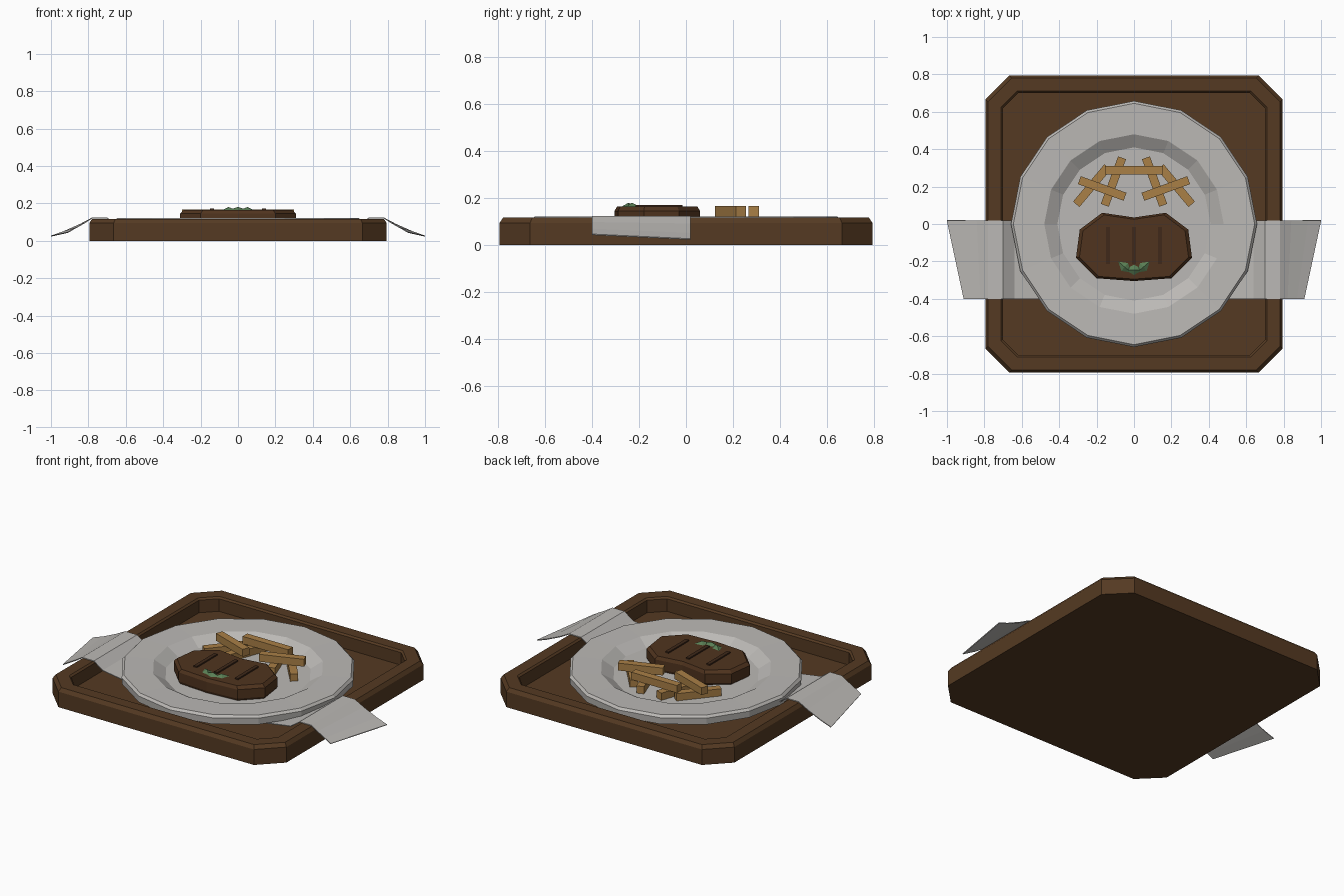
import bpy, bmesh
from math import sin, cos, pi, radians
from mathutils import Matrix

cube = bpy.data.objects.get("Cube")
if cube:
    bpy.data.objects.remove(cube, do_unlink=True)


def material(name, rgb):
    m = bpy.data.materials.new(name)
    m.use_nodes = True
    m.diffuse_color = (*rgb, 1)
    m.node_tree.nodes["Principled BSDF"].inputs["Base Color"].default_value = (*rgb, 1)
    return m


wood = material("dark wood", (0.09, 0.042, 0.016))
china = material("pale grey", (0.5, 0.485, 0.465))
meat = material("grilled brown", (0.08, 0.034, 0.013))
char = material("char brown", (0.05, 0.022, 0.01))
potato = material("golden potato", (0.4, 0.215, 0.062))
leaf = material("herb green", (0.1, 0.21, 0.09))


def finish(name, bm, mat):
    bmesh.ops.recalc_face_normals(bm, faces=bm.faces)
    mesh = bpy.data.meshes.new(name)
    bm.to_mesh(mesh)
    bm.free()
    mesh.materials.append(mat)
    ob = bpy.data.objects.new(name, mesh)
    bpy.context.collection.objects.link(ob)
    return ob


def loft(name, rings, mat):
    """Join stacked outlines of (x, y, z) points and cap both ends."""
    bm = bmesh.new()
    loops = [[bm.verts.new(p) for p in ring] for ring in rings]
    n = len(loops[0])
    for a, b in zip(loops, loops[1:]):
        for i in range(n):
            j = (i + 1) % n
            bm.faces.new((a[i], a[j], b[j], b[i]))
    bm.faces.new(loops[0][::-1])
    bm.faces.new(loops[-1])
    return finish(name, bm, mat)


def box(name, center, size, angle, mat):
    bm = bmesh.new()
    place = (Matrix.Translation(center) @ Matrix.Rotation(radians(angle), 4, 'Z')
             @ Matrix.Diagonal((*size, 1)))
    bmesh.ops.create_cube(bm, size=1, matrix=place)
    return finish(name, bm, mat)


# Tray: clipped square with a bevelled rim and sunken floor
def clipped_square(h, c, z):
    pts = []
    for k in range(4):
        for x, y in ((h, h - c), (h - c, h)):
            for _ in range(k):
                x, y = -y, x
            pts.append((x, y, z))
    return pts


loft("tray", [clipped_square(h, c, z) for h, c, z in (
    (0.795, 0.13, 0), (0.795, 0.13, 0.095), (0.78, 0.125, 0.117),
    (0.71, 0.085, 0.117), (0.70, 0.08, 0.107), (0.70, 0.08, 0.03))], wood)


# Plate: sixteen-sided dish with a wide flat rim
def circle(r, z):
    return [(r * cos(i * pi / 8), r * sin(i * pi / 8), z) for i in range(16)]


loft("plate", [circle(r, z) for r, z in (
    (0.42, 0.03), (0.46, 0.035), (0.655, 0.068), (0.658, 0.108),
    (0.645, 0.122), (0.48, 0.119), (0.41, 0.076))], china)

# Steak: kidney outline, mirrored, with a bevelled top edge
half = [(0.17, 0.06), (0.29, -0.03), (0.31, -0.18), (0.20, -0.29)]
outline = ([(0, 0.035)] + half + [(0, -0.305)]
           + [(-x, y) for x, y in reversed(half)])


def steak_ring(s, z):
    return [(x * s, (y + 0.13) * s - 0.13, z) for x, y in outline]


loft("steak", [steak_ring(s, z) for s, z in (
    (0.97, 0.075), (1, 0.09), (1, 0.145), (0.94, 0.164))], meat)
for i, x in enumerate((-0.14, 0, 0.14)):
    box(f"grill_mark_{i + 1}", (x, -0.115, 0.166), (0.022, 0.2, 0.012), 0, char)


# Herb sprig: three folded diamond leaves
def herb_leaf(name, cx, cy, length, width, angle):
    bm = bmesh.new()
    t = radians(angle)
    pts = [(-0.5, 0), (0, -0.5), (0.5, 0), (0, 0.5)]
    ring = []
    for u, v in pts:
        u, v = u * length, v * width
        ring.append(bm.verts.new((cx + u * cos(t) - v * sin(t),
                                  cy + u * sin(t) + v * cos(t), 0.165)))
    peak = bm.verts.new((cx, cy, 0.181))
    for i in range(4):
        bm.faces.new((ring[i], ring[(i + 1) % 4], peak))
    bm.faces.new(ring[::-1])
    finish(name, bm, leaf)


herb_leaf("herb_leaf_middle", 0, -0.245, 0.10, 0.055, 0)
for side, s in (("left", 1), ("right", -1)):
    herb_leaf("herb_leaf_" + side, s * 0.05, -0.23, 0.09, 0.055, s * 40)

# Potato sticks: crossed pairs below, three resting on top
stick = 0.045
box("potato_stick_top", (0, 0.288, 0.144), (0.31, stick, stick), 0, potato)
for side, s in (("left", 1), ("right", -1)):
    for label, x, y, z, length, angle in (
            ("upper", 0.17, 0.19, 0.144, 0.26, 20),
            ("outer", 0.225, 0.205, 0.098, 0.26, -50),
            ("inner", 0.11, 0.227, 0.098, 0.27, -70)):
        box(f"potato_stick_{label}_{side}", (s * x, y, z),
            (length, stick, stick), s * angle, potato)

# Napkins: thin cloth strips draped from under the plate over the tray rim
# Each row gives back x, front x and their heights
drape = ((0.44, 0.44, 0.05, 0.05), (0.64, 0.64, 0.08, 0.08),
         (0.70, 0.70, 0.122, 0.122), (0.78, 0.78, 0.122, 0.122),
         (0.84, 0.82, 0.09, 0.096), (0.93, 0.87, 0.05, 0.068),
         (1.0, 0.91, 0.025, 0.045))
for side, s in (("left", 1), ("right", -1)):
    bm = bmesh.new()
    rows = [(bm.verts.new((s * xb, 0.02, zb)), bm.verts.new((s * xf, -0.40, zf)))
            for xb, xf, zb, zf in drape]
    for (a, b), (c, d) in zip(rows, rows[1:]):
        bm.faces.new((a, b, d, c))
    napkin = finish("napkin_" + side, bm, china)
    cloth = napkin.modifiers.new("thickness", 'SOLIDIFY')
    cloth.thickness = 0.005
    cloth.offset = 0
